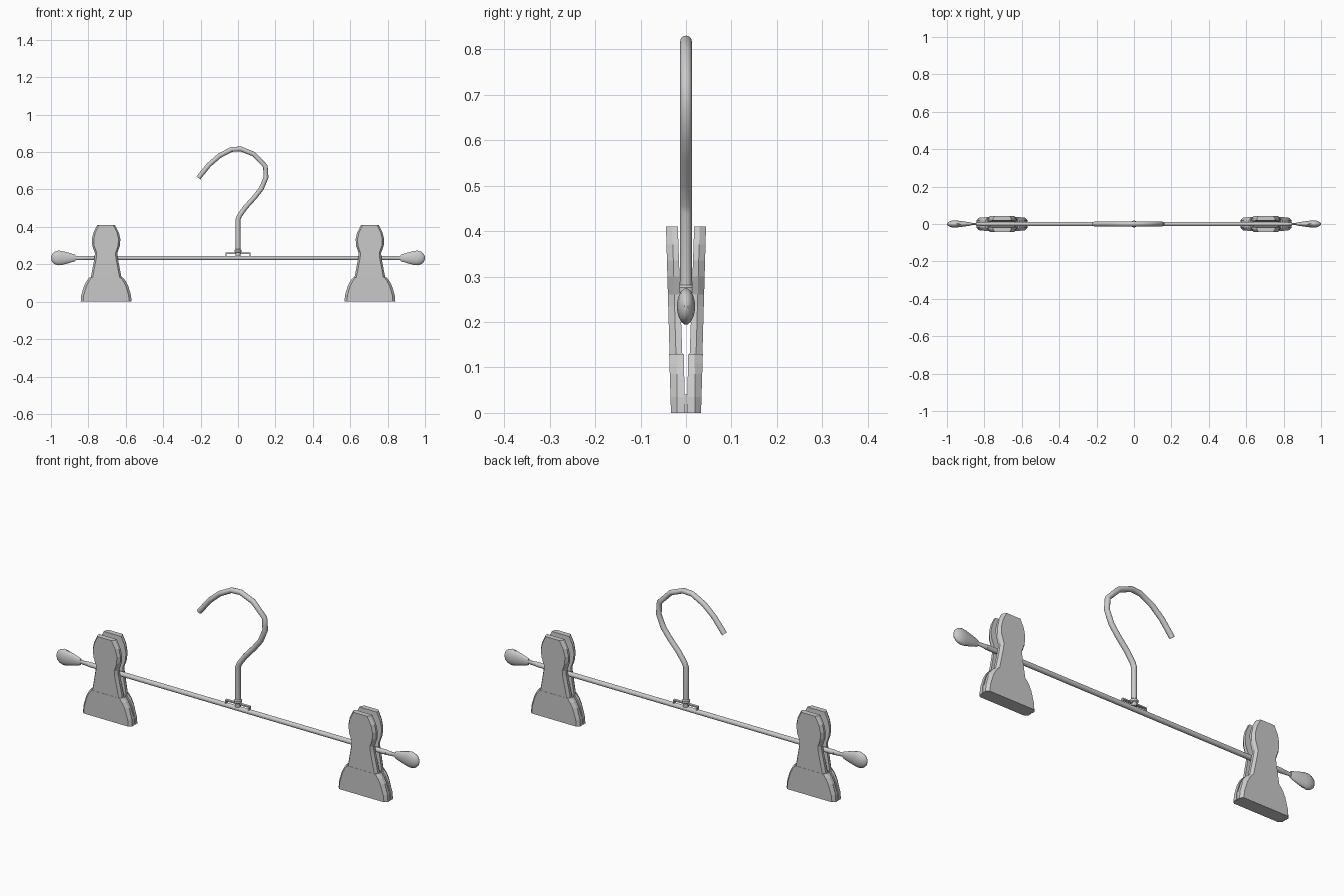
import bpy, bmesh, math

if "Cube" in bpy.data.objects:
    bpy.data.objects.remove(bpy.data.objects["Cube"])

BAR_Z = 0.234


def finish(name, bm, smooth=False):
    bmesh.ops.recalc_face_normals(bm, faces=bm.faces)
    me = bpy.data.meshes.new(name)
    bm.to_mesh(me)
    bm.free()
    ob = bpy.data.objects.new(name, me)
    bpy.context.collection.objects.link(ob)
    if smooth:
        shade(ob)
    return ob


def shade(ob):
    bpy.ops.object.select_all(action='DESELECT')
    ob.select_set(True)
    bpy.context.view_layer.objects.active = ob
    bpy.ops.object.shade_smooth_by_angle(angle=math.radians(40))


def skin(name, rings, smooth=False):
    """Bridge equal-length closed rings and cap both ends."""
    bm = bmesh.new()
    vs = [[bm.verts.new(p) for p in r] for r in rings]
    n = len(rings[0])
    for a, b in zip(vs, vs[1:]):
        for i in range(n):
            j = (i + 1) % n
            bm.faces.new((a[i], a[j], b[j], b[i]))
    bm.faces.new(vs[0])
    bm.faces.new(vs[-1])
    return finish(name, bm, smooth)


def rod_x(name, sections, sides):
    """Elliptical sections (x, y radius, z radius) along the bar axis."""
    angles = [math.tau * (i + 0.5) / sides for i in range(sides)]
    return skin(name, [[(x, ry * math.cos(a), BAR_Z + rz * math.sin(a))
                        for a in angles] for x, ry, rz in sections], True)


def plate(name, cx, side, outline, layers):
    """Mirrored outline (half width, z); layers are (inset, y at bottom, y at top)."""
    z0, z1 = outline[0][1], outline[-1][1]
    rings = []
    for inset, y0, y1 in layers:
        pts = [(hx - inset, z) for hx, z in outline]
        loop = pts + [(-hx, z) for hx, z in reversed(pts)]
        rings.append([(cx + x, side * (y0 + (y1 - y0) * (z - z0) / (z1 - z0)), z)
                      for x, z in loop])
    return skin(name, rings)


def box(name, centre, size):
    bm = bmesh.new()
    bmesh.ops.create_cube(bm, size=1)
    bmesh.ops.scale(bm, vec=size, verts=bm.verts)
    bmesh.ops.translate(bm, vec=centre, verts=bm.verts)
    return finish(name, bm)


# Crossbar
rod_x("crossbar", [(-0.82, 0.012, 0.012), (0.82, 0.012, 0.012)], 12)

# Pinched necks and flattened teardrop end knobs
neck = [(0.81, 0.012, 0.012), (0.835, 0.008, 0.011), (0.86, 0.005, 0.01), (0.89, 0.005, 0.01)]
knob = [(0.868, 0.007, 0.016), (0.875, 0.009, 0.019), (0.91, 0.014, 0.030),
        (0.94, 0.018, 0.038), (0.96, 0.02, 0.04), (0.98, 0.017, 0.034),
        (0.993, 0.011, 0.022), (1.0, 0.003, 0.006)]
for s, label in ((-1, "left"), (1, "right")):
    rod_x(label + "_neck", [(s * x, a, b) for x, a, b in neck], 12)
    rod_x(label + "_knob", [(s * x, a, b) for x, a, b in knob], 16)

# Clips: two bevelled halves each, with handle, jaw and grip pad
handle = [(0.083, 0.125), (0.062, 0.235), (0.06, 0.26), (0.074, 0.30),
          (0.076, 0.335), (0.068, 0.37), (0.048, 0.41)]
jaw = [(0.136, 0.0), (0.133, 0.035), (0.118, 0.085), (0.105, 0.11), (0.09, 0.13)]
for cx, label in ((-0.705, "left"), (0.705, "right")):
    for s, face in ((1, "front"), (-1, "back")):
        plate(f"{label}_{face}_handle", cx, s, handle,
              [(0.010, -0.036, -0.044), (0, -0.022, -0.030), (0, -0.008, -0.018)])
        plate(f"{label}_{face}_jaw", cx, s, jaw,
              [(0.013, -0.033, -0.037), (0, -0.020, -0.019), (0, -0.002, -0.005)])
    box(label + "_grip_pad", (cx, 0, 0.02), (0.262, 0.036, 0.04))

# Hook wire
path = [(0, 0.245), (0, 0.44), (0.008, 0.46), (0.04, 0.505), (0.09, 0.56), (0.125, 0.605),
        (0.15, 0.665), (0.146, 0.725), (0.084, 0.789), (0.015, 0.817), (-0.035, 0.814),
        (-0.1, 0.78), (-0.155, 0.732), (-0.212, 0.662)]
cu = bpy.data.curves.new("hook", 'CURVE')
cu.dimensions = '3D'
sp = cu.splines.new('POLY')
sp.points.add(len(path) - 1)
for p, (x, z) in zip(sp.points, path):
    p.co = (x, 0, z, 1)
cu.bevel_depth = 0.013
cu.bevel_resolution = 4
cu.use_fill_caps = True
hook = bpy.data.objects.new("hook", cu)
bpy.context.collection.objects.link(hook)
bpy.context.view_layer.objects.active = hook
hook.select_set(True)
bpy.ops.object.convert(target='MESH')
shade(bpy.context.view_layer.objects.active)

# Swivel collar at the hook base
ring = [math.tau * i / 12 for i in range(12)]
skin("swivel_collar", [[(r * math.cos(a), r * math.sin(a), z) for a in ring]
                       for r, z in ((0.014, 0.245), (0.014, 0.262), (0.019, 0.266),
                                    (0.019, 0.276), (0.014, 0.281))], True)

# Bracket strap holding the hook on the bar
box("bracket_top", (0, 0, 0.259), (0.134, 0.014, 0.006))
for s, label in ((-1, "left"), (1, "right")):
    box(f"bracket_{label}_leg", (s * 0.064, 0, 0.251), (0.006, 0.014, 0.018))
